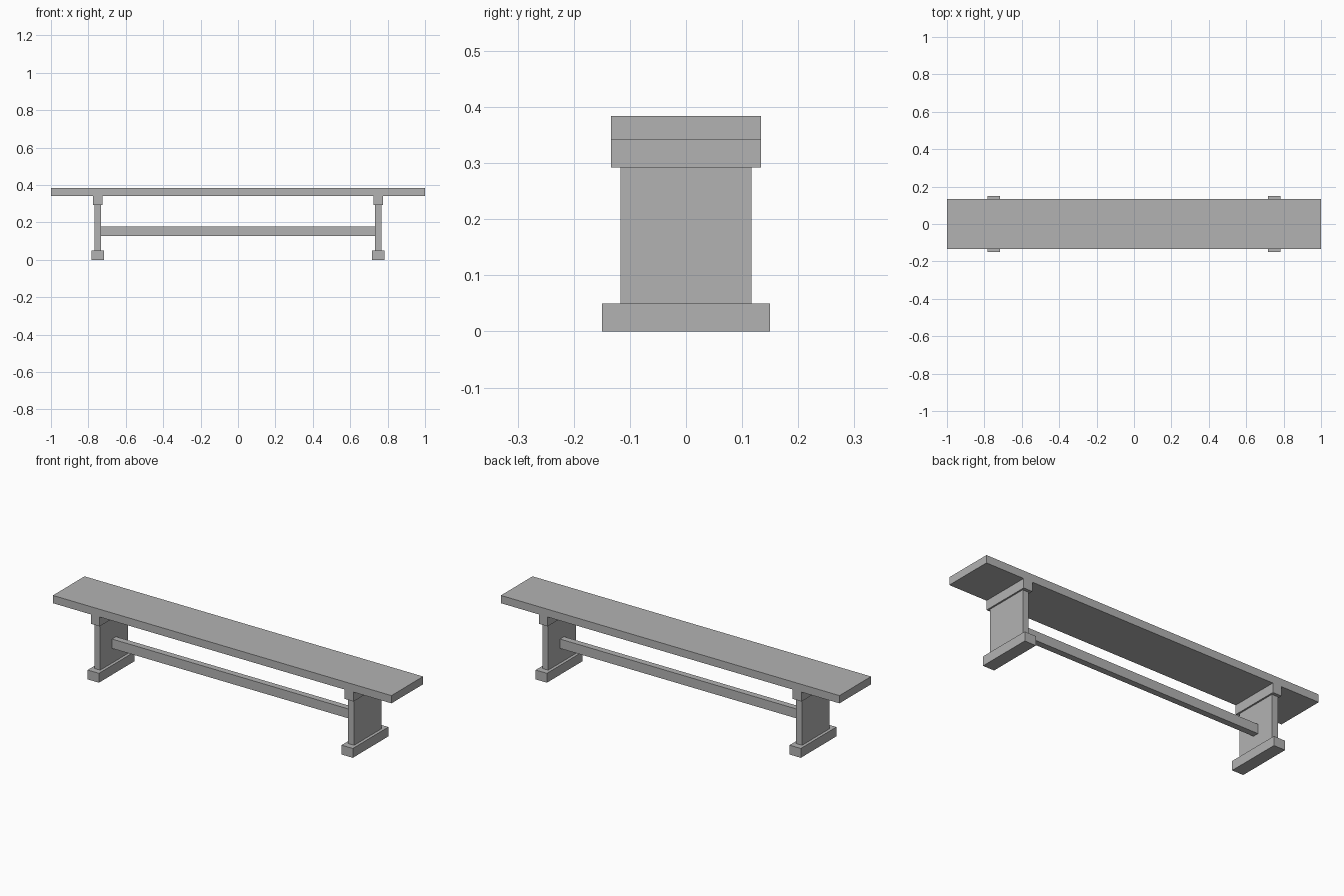
import bpy

cube = bpy.data.objects.get("Cube")
if cube:
    bpy.data.objects.remove(cube, do_unlink=True)

# Single plain grey finish
grey = bpy.data.materials.new("plain_grey")
grey.use_nodes = True
colour = (0.45, 0.45, 0.45, 1)
grey.diffuse_color = colour
grey.node_tree.nodes["Principled BSDF"].inputs["Base Color"].default_value = colour


def box(name, x, width, depth, bottom, top):
    """Flat-sided board centred on y = 0."""
    bpy.ops.mesh.primitive_cube_add(size=1, location=(x, 0, (bottom + top) / 2))
    board = bpy.context.object
    board.name = name
    board.scale = (width, depth, top - bottom)
    bpy.ops.object.transform_apply(location=False, rotation=False, scale=True)
    board.data.materials.append(grey)
    return board


FOOT_TOP, CAP_BOTTOM, SEAT_BOTTOM, SEAT_TOP = 0.05, 0.2925, 0.3425, 0.384
LEG_X, LEG_WIDTH = 0.75, 0.035

# Seat plank
box("seat", 0, 2, 0.267, SEAT_BOTTOM, SEAT_TOP)

# Trestle at each end: foot, upright panel, cap
for side, sign in (("left", 1), ("right", -1)):
    x = sign * LEG_X
    box(side + "_foot", x, 0.0667, 0.3, 0, FOOT_TOP)
    box(side + "_leg", x, LEG_WIDTH, 0.2333, FOOT_TOP, CAP_BOTTOM)
    box(side + "_cap", x, 0.052, 0.267, CAP_BOTTOM, SEAT_BOTTOM)

# Stretcher between the uprights
box("stretcher", 0, 2 * LEG_X - LEG_WIDTH, 0.0333, 0.128, 0.178)
